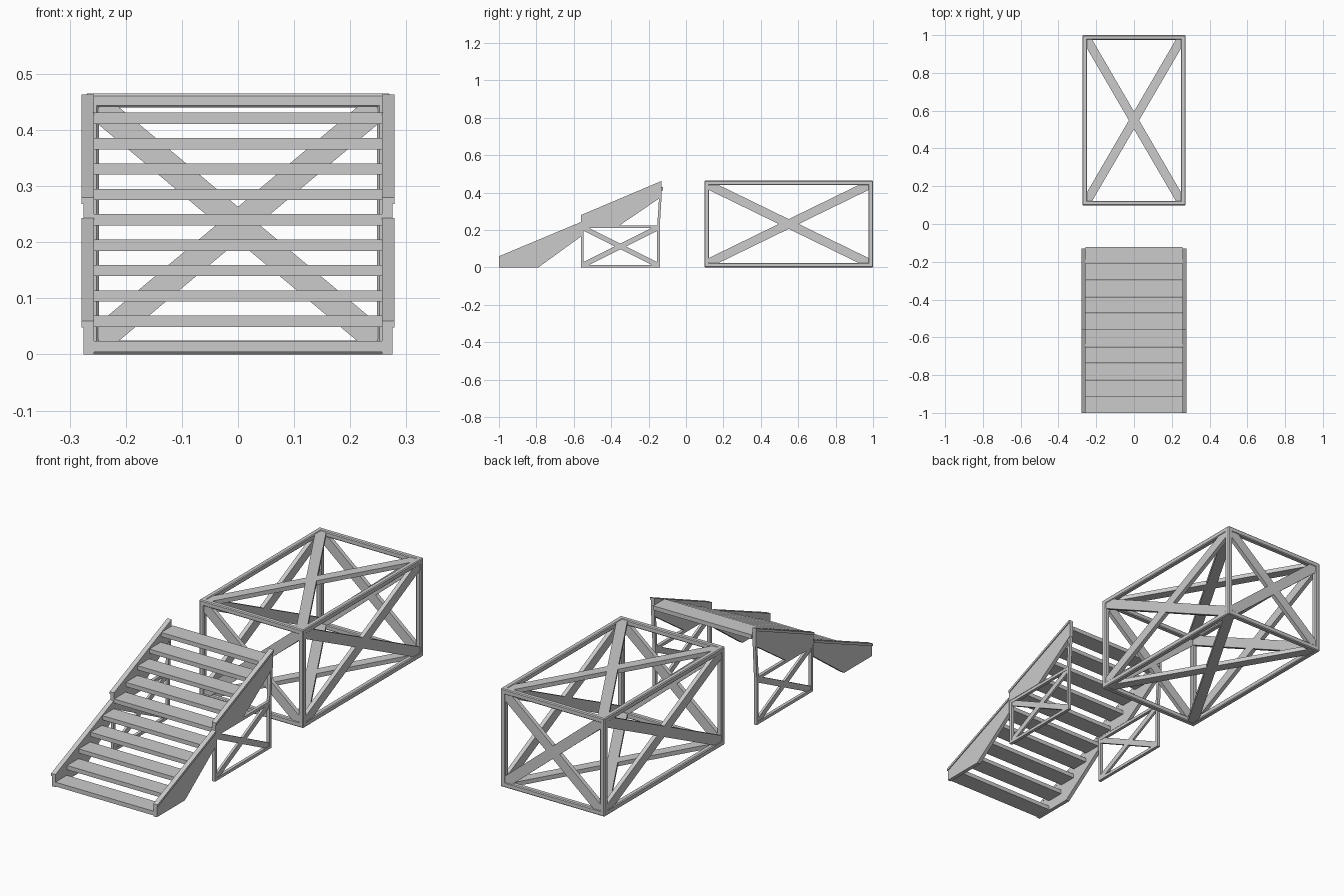
import bpy, bmesh
from mathutils import Vector, Matrix

if "Cube" in bpy.data.objects:
    bpy.data.objects.remove(bpy.data.objects["Cube"])


def finish(name, bm, bevel=0.0):
    bmesh.ops.recalc_face_normals(bm, faces=bm.faces)
    me = bpy.data.meshes.new(name)
    bm.to_mesh(me)
    bm.free()
    ob = bpy.data.objects.new(name, me)
    bpy.context.collection.objects.link(ob)
    if bevel:
        mod = ob.modifiers.new("edge_bevel", "BEVEL")
        mod.width = bevel
        mod.segments = 1
    return ob


def beam(name, a, b, width, depth, normal, bevel=0.0):
    """Bar from a to b; depth is measured along the panel normal."""
    a, b, n = Vector(a), Vector(b), Vector(normal)
    d = (b - a).normalized()
    s = n.cross(d)
    m = Matrix((d * (b - a).length, s * width, n * depth)).transposed().to_4x4()
    m.translation = (a + b) / 2
    bm = bmesh.new()
    bmesh.ops.create_cube(bm, size=1, matrix=m)
    return finish(name, bm, bevel)


def box(name, lo, hi, bevel=0.0):
    mid = [(p + q) / 2 for p, q in zip(lo, hi)]
    return beam(name, (lo[0], mid[1], mid[2]), (hi[0], mid[1], mid[2]),
                hi[1] - lo[1], hi[2] - lo[2], (0, 0, 1), bevel)


def plate(name, profile, x0, x1):
    """Extrude a y-z profile between two x positions."""
    bm = bmesh.new()
    f = bm.faces.new([bm.verts.new((x0, y, z)) for y, z in profile])
    r = bmesh.ops.extrude_face_region(bm, geom=[f])
    vs = [g for g in r["geom"] if isinstance(g, bmesh.types.BMVert)]
    bmesh.ops.translate(bm, verts=vs, vec=(x1 - x0, 0, 0))
    return finish(name, bm)


def cross(name, lo, hi, axis, level, width, depth):
    """X brace in the plane where the given axis equals level."""
    u, v = [i for i in range(3) if i != axis]
    n = [0, 0, 0]
    n[axis] = 1
    for k in (0, 1):
        a, b = [0, 0, 0], [0, 0, 0]
        a[axis] = b[axis] = level
        a[u], b[u] = lo[u], hi[u]
        a[v], b[v] = (lo[v], hi[v]) if k == 0 else (hi[v], lo[v])
        beam(name, a, b, width, depth, n)


# Platform frame: twelve edge beams
T = 0.025
lo, hi = (-0.273, 0.098, 0.0), (0.273, 1.0, 0.465)
for axis in range(3):
    u, v = [i for i in range(3) if i != axis]
    for su in (0, 1):
        for sv in (0, 1):
            p, q = list(lo), list(hi)
            for i, s in ((u, su), (v, sv)):
                if s:
                    p[i] = hi[i] - T
                else:
                    q[i] = lo[i] + T
            box("platform_beam", p, q, 0.004)

# Platform cross braces on all six sides
ilo = [c + T for c in lo]
ihi = [c - T for c in hi]
for axis in range(3):
    for level in (lo[axis] + T / 2, hi[axis] - T / 2):
        cross("platform_brace", ilo, ihi, axis, level, 0.047, 0.02)

# Stair sides, handrail caps and support frames
LOWER = [(-1, 0), (-1, 0.055), (-0.562, 0.238), (-0.562, 0.165), (-0.79, 0)]
UPPER = [(-0.562, 0.225), (-0.562, 0.275), (-0.13, 0.458), (-0.13, 0.378), (-0.355, 0.225)]
for s in (-1, 1):
    for label, prof in (("lower", LOWER), ("upper", UPPER)):
        plate(label + "_stringer", prof, s * 0.257, s * 0.275)
        (y0, z0), (y1, z1) = prof[1], prof[2]
        plate(label + "_cap", [(y0, z0 - 0.007), (y0, z0 + 0.005),
                               (y1, z1 + 0.005), (y1, z1 - 0.007)],
              s * 0.2565, s * 0.279)
    xa, xb = sorted((s * 0.258, s * 0.273))
    y0, y1, h, t = -0.562, -0.14, 0.225, 0.014
    box("support_bottom", (xa, y0, 0), (xb, y1, t))
    box("support_top", (xa, y0, h - t), (xb, y1, h))
    box("support_front_post", (xa, y0, 0), (xb, y0 + t, h))
    box("support_back_post", (xa, y1 - t, 0), (xb, y1, h))
    plate("support_upper_post", [(y1 - t, h - 0.002), (y1, h - 0.002),
                                 (-0.13, 0.39), (-0.143, 0.39)], xa, xb)
    cross("support_brace", (0, y0 + t, t), (0, y1 - t, h - t), 0, (xa + xb) / 2, 0.027, 0.011)

# Ten treads, five in each flight
for i in range(10):
    y = -1 + 0.088 * i
    z = 0.024 + 0.0452 * i
    box("tread", (-0.258, y, z - 0.02), (0.258, y + 0.086, z))
